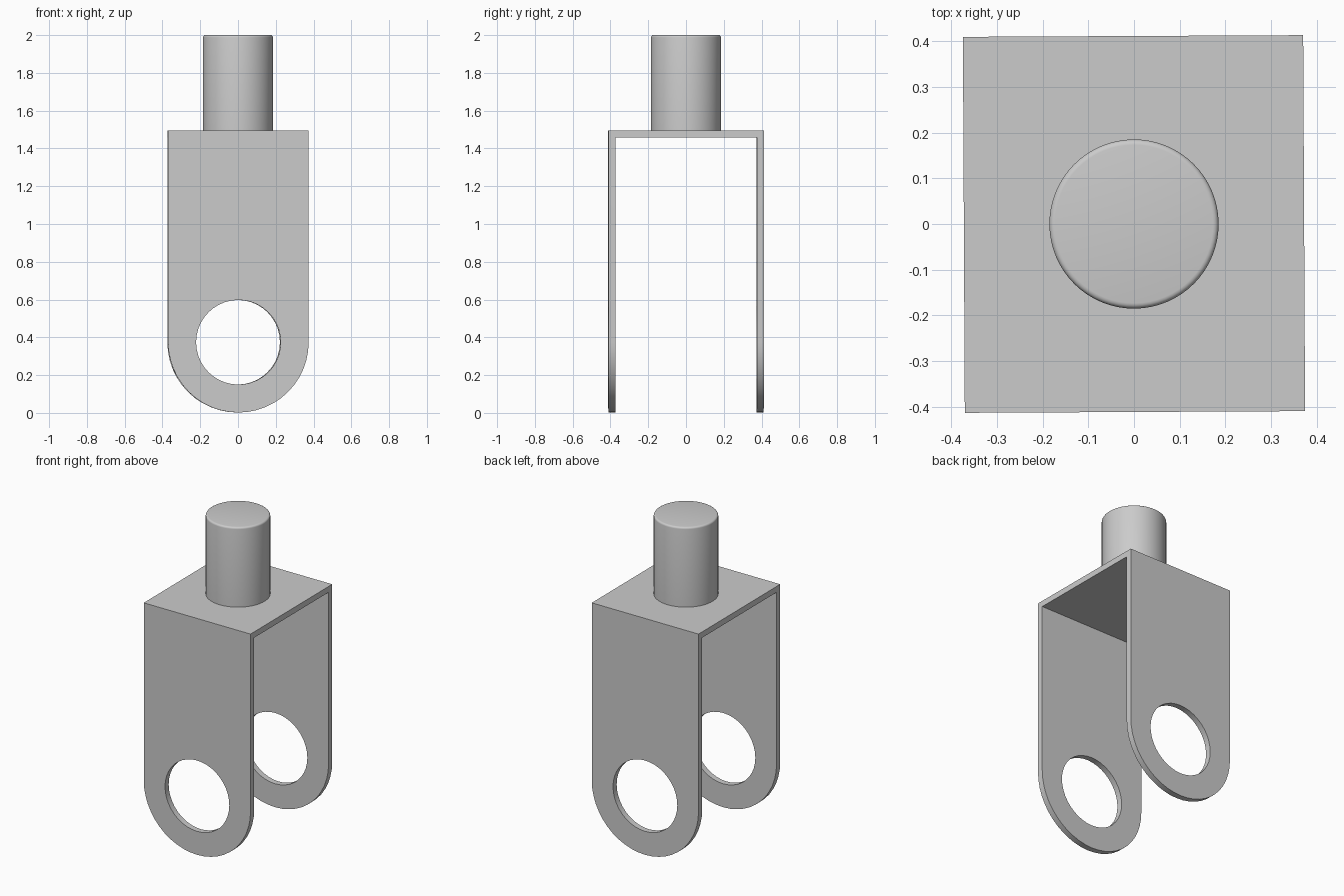
import bpy
import bmesh
import math

cube = bpy.data.objects.get("Cube")
if cube:
    bpy.data.objects.remove(cube, do_unlink=True)

WIDTH, DEPTH, WALL = 0.372, 0.411, 0.037   # half width, half depth, sheet thickness
TOP, EYE_Z, HOLE_R = 1.496, 0.374, 0.224
PIN_R, PIN_TOP = 0.185, 2.0
TWIST = 0.005

grey = bpy.data.materials.new("plain grey")
grey.use_nodes = True
grey.diffuse_color = (0.6, 0.6, 0.6, 1)
grey.node_tree.nodes["Principled BSDF"].inputs["Base Color"].default_value = (0.6, 0.6, 0.6, 1)


def prism(name, points, direction):
    """Closed outline extruded along a direction."""
    bm = bmesh.new()
    face = bm.faces.new([bm.verts.new(p) for p in points])
    new = bmesh.ops.extrude_face_region(bm, geom=[face])["geom"]
    bmesh.ops.translate(bm, vec=direction, verts=[v for v in new if isinstance(v, bmesh.types.BMVert)])
    bmesh.ops.recalc_face_normals(bm, faces=bm.faces)
    mesh = bpy.data.meshes.new(name)
    bm.to_mesh(mesh)
    bm.free()
    mesh.materials.append(grey)
    obj = bpy.data.objects.new(name, mesh)
    bpy.context.collection.objects.link(obj)
    return obj


def arc(radius, start, sweep, steps):
    """Points of an arc around the eye, in front of the bracket."""
    angles = [start + sweep * i / steps for i in range(steps + 1)]
    return [(radius * math.cos(a), -1, EYE_Z + radius * math.sin(a)) for a in angles]


def select_only(obj):
    bpy.ops.object.select_all(action="DESELECT")
    obj.select_set(True)
    bpy.context.view_layer.objects.active = obj


def apply_all(obj):
    select_only(obj)
    for mod in list(obj.modifiers):
        bpy.ops.object.modifier_apply(modifier=mod.name)


def cut(obj, cutter, operation):
    mod = obj.modifiers.new("cut", "BOOLEAN")
    mod.operation, mod.object, mod.solver = operation, cutter, "EXACT"
    apply_all(obj)
    bpy.data.objects.remove(cutter, do_unlink=True)


# Bent sheet bracket: a U profile across the depth
inner = DEPTH - WALL
u_profile = [(-DEPTH, -0.1), (-DEPTH, TOP), (DEPTH, TOP), (DEPTH, -0.1),
             (inner, -0.1), (inner, TOP - WALL), (-inner, TOP - WALL), (-inner, -0.1)]
bracket = prism("fork_bracket", [(-0.5, y, z) for y, z in u_profile], (1, 0, 0))

# Rounded lower ends and the pair of eye holes
arch = arc(WIDTH, math.pi, math.pi, 24) + [(WIDTH, -1, 1.7), (-WIDTH, -1, 1.7)]
cut(bracket, prism("arch_cutter", arch, (0, 2, 0)), "INTERSECT")
hole = arc(HOLE_R, 0, math.tau, 40)[:-1]
cut(bracket, prism("hole_cutter", hole, (0, 2, 0)), "DIFFERENCE")

# Mounting pin with an eased top rim
ring = [(PIN_R * math.cos(math.tau * i / 64), PIN_R * math.sin(math.tau * i / 64), TOP)
        for i in range(64)]
pin = prism("mounting_pin", ring, (0, 0, PIN_TOP - TOP))
bm = bmesh.new()
bm.from_mesh(pin.data)
rim = [e for e in bm.edges if all(v.co.z > PIN_TOP - 0.01 for v in e.verts)]
bmesh.ops.bevel(bm, geom=rim, offset=0.012, segments=4, profile=0.5, affect="EDGES")
bm.to_mesh(pin.data)
bm.free()

# Slight turn of the whole piece, and smooth curved walls
for obj in (bracket, pin):
    obj.rotation_euler.z = TWIST
    select_only(obj)
    bpy.ops.object.shade_smooth_by_angle(angle=math.radians(30))
